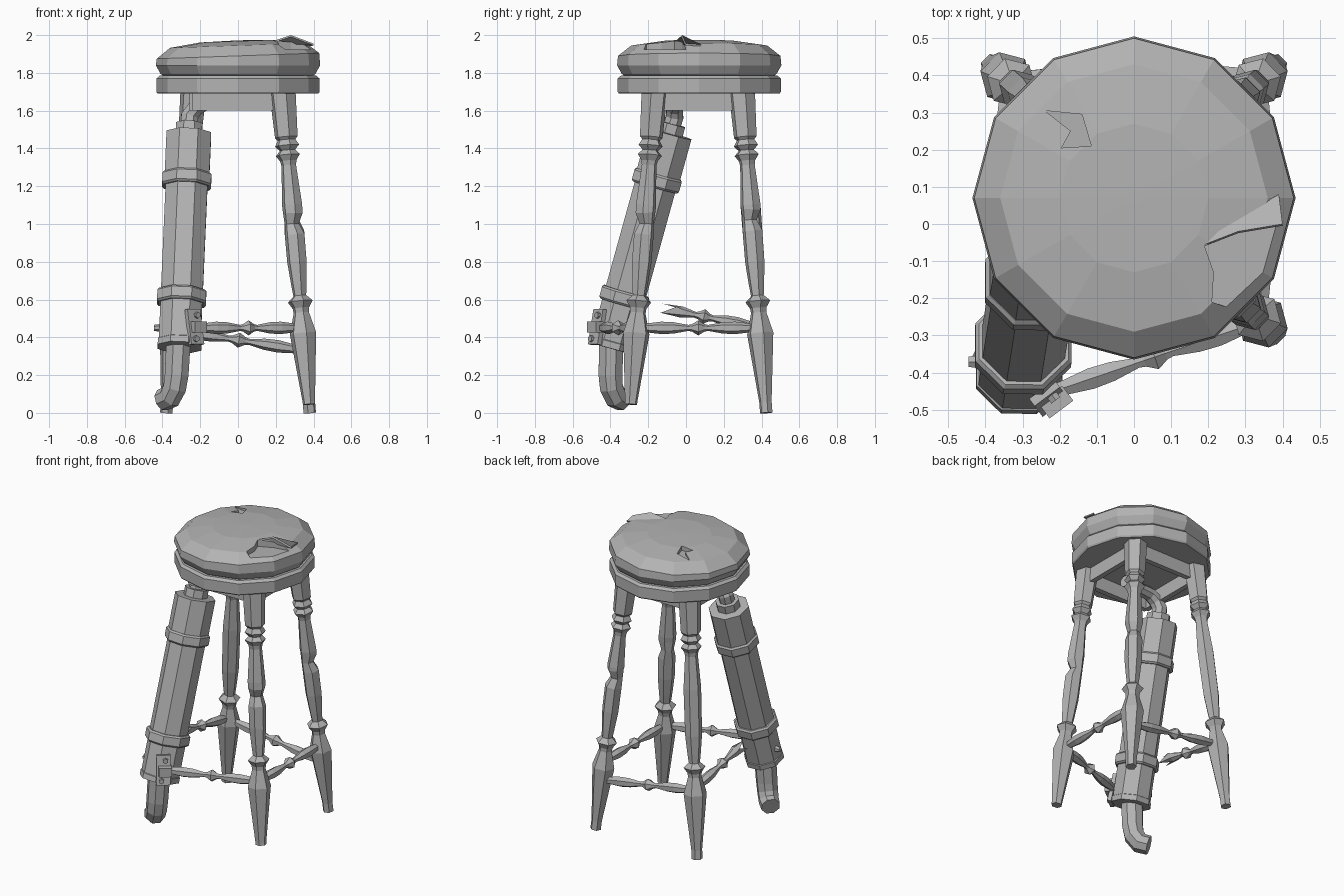
import bpy, bmesh
from math import cos, sin, radians
from mathutils import Vector

cube = bpy.data.objects.get("Cube")
if cube:
    bpy.data.objects.remove(cube)

grey = bpy.data.materials.new("plain grey")
grey.use_nodes = True
grey.diffuse_color = (0.45, 0.45, 0.45, 1)
grey.node_tree.nodes["Principled BSDF"].inputs["Base Color"].default_value = grey.diffuse_color

X, Y, Z = Vector((1, 0, 0)), Vector((0, 1, 0)), Vector((0, 0, 1))
CY = 0.07  # seat centre in y


def finish(name, bm):
    mesh = bpy.data.meshes.new(name)
    bm.to_mesh(mesh)
    bm.free()
    mesh.materials.append(grey)
    ob = bpy.data.objects.new(name, mesh)
    bpy.context.collection.objects.link(ob)
    return ob


def sweep(name, stations, sides=6, ref=X, phase=0):
    """Polygonal rings of given radius along a list of (point, radius)."""
    bm = bmesh.new()
    pts = [Vector(p) for p, r in stations]
    rings = []
    for i, (p, r) in enumerate(stations):
        t = (pts[min(i + 1, len(pts) - 1)] - pts[max(i - 1, 0)]).normalized()
        u = (ref - ref.dot(t) * t).normalized()
        v = t.cross(u)
        angles = [radians(phase + 360 * k / sides) for k in range(sides)]
        rings.append([bm.verts.new(pts[i] + r * (cos(a) * u + sin(a) * v)) for a in angles])
    for a, b in zip(rings, rings[1:]):
        for k in range(sides):
            j = (k + 1) % sides
            bm.faces.new((a[k], a[j], b[j], b[k]))
    bm.faces.new(rings[0][::-1])
    bm.faces.new(rings[-1])
    return finish(name, bm)


def box(name, centre, along, up, size):
    """Box with its x along one direction and its z close to another."""
    along = along.normalized()
    side = up.cross(along).normalized()
    up = along.cross(side)
    bm = bmesh.new()
    bmesh.ops.create_cube(bm, size=1)
    for v in bm.verts:
        c = v.co.copy()
        v.co = Vector(centre) + along * c.x * size[0] + side * c.y * size[1] + up * c.z * size[2]
    return finish(name, bm)


def prism(name, outline, z0, z1):
    bm = bmesh.new()
    low = [bm.verts.new((x, y, z0)) for x, y in outline]
    face = bm.faces.new(low)
    top = bmesh.ops.extrude_face_region(bm, geom=[face])["geom"]
    for v in top:
        if isinstance(v, bmesh.types.BMVert):
            v.co.z = z1
    bmesh.ops.recalc_face_normals(bm, faces=bm.faces)
    return finish(name, bm)


# Seat: wooden ring and stuffed cushion, slightly higher on the left
sweep("seat_ring", [((0, CY, z), r) for z, r in
                    [(1.69, .425), (1.70, .432), (1.77, .432), (1.785, .415)]], 12)
cushion = sweep("seat_cushion", [((0, CY, z), r) for z, r in
                [(1.78, .39), (1.795, .41), (1.84, .435), (1.89, .43), (1.945, .36), (1.968, .2), (1.972, .02)]], 12)
for v in cushion.data.vertices:
    if v.co.z > 1.86:
        v.co.z += 0.035 * v.co.x

# Torn patch at the edge and a small hole in the top
tear = [(.19, -.06), (.28, -.02), (.39, 0), (.5, 0), (.5, -.25), (.27, -.23), (.21, -.21), (.215, -.13)]
hole = [(-.24, .305), (-.14, .295), (-.115, .21), (-.195, .205), (-.17, .25)]
for name, outline, floor in (("tear_cutter", tear, 1.925), ("hole_cutter", hole, 1.935)):
    cutter = prism(name, outline, floor, 2.1)
    cutter.hide_render = True
    cutter.hide_set(True)
    cutter.display_type = 'WIRE'
    mod = cushion.modifiers.new(name, 'BOOLEAN')
    mod.operation = 'DIFFERENCE'
    mod.solver = 'EXACT'
    mod.object = cutter

# Curled flap of the torn cover
bm = bmesh.new()
pts = [bm.verts.new(p) for p in
       [(.19, -.055, 1.97), (.28, -.02, 2.0), (.4, 0, 1.955), (.39, .08, 1.95), (.22, -.02, 1.965)]]
bm.faces.new(pts)
flap = finish("torn_flap", bm)
flap.modifiers.new("thickness", 'SOLIDIFY').thickness = 0.01

# Turned legs, splayed outwards
LEG = [(.06, .034), (.42, .072), (.53, .042), (.555, .045), (.59, .068), (.62, .035),
       (.68, .042), (.8, .053), (1.1, .055), (1.31, .04), (1.335, .045), (1.365, .066),
       (1.39, .042), (1.415, .066), (1.445, .048), (1.46, .062), (1.7, .072)]


def leg_point(sx, sy, z):
    return Vector((sx * (.38 - .085 * z), CY - .005 + sy * (.36 - .076 * z), z))


def leg(name, sx, sy, bottom, phase, dent=None):
    rings = [(leg_point(sx, sy, z), r) for z, r in [(bottom, .034)] + LEG if z > bottom or r == .034]
    if dent:  # a gouge worn into the shaft
        for dz, scale in ((-.06, 1), (0, .72), (.06, 1)):
            shift = Vector((-sx, -sy, 0)) * (.01 if scale < 1 else 0)
            rings.append((leg_point(sx, sy, dent + dz) + shift, .054 * scale))
    rings.sort(key=lambda s: s[0].z)
    sweep(name, rings, 6, X, phase)


leg("back_left_leg", 1, 1, 0, 15, dent=1.02)
leg("back_right_leg", -1, 1, 0, 45)
leg("front_left_leg", 1, -1, .045, 45, dent=1.0)

# Apron boards under the seat
for name, a, b in (("left_apron", (1, -1), (1, 1)), ("right_apron", (-1, -1), (-1, 1)),
                   ("back_apron", (-1, 1), (1, 1)), ("front_apron", (-1, -1), (1, -1))):
    p, q = leg_point(*a, 1.65), leg_point(*b, 1.65)
    box(name, (p + q) / 2, q - p, Z, ((q - p).length, .035, .1))

# Turned stretchers
TURNING = [(0, .02), (.06, .022), (.2, .033), (.3, .03), (.42, .016), (.45, .02), (.5, .04),
           (.55, .02), (.58, .016), (.7, .03), (.8, .033), (.94, .022), (1, .02)]


def stretcher(name, a, b, end=1):
    a, b = Vector(a), Vector(b)
    return sweep(name, [(a.lerp(b, t), r) for t, r in TURNING if t <= end], 6, Z)


stretcher("left_stretcher", leg_point(1, -1, .45), leg_point(1, 1, .45))
stretcher("back_stretcher", leg_point(-1, 1, .44), leg_point(1, 1, .33))
stretcher("front_stretcher", (-.23, -.455, .45), leg_point(1, -1, .45))
broken = stretcher("broken_right_stretcher", leg_point(-1, 1, .45), (-.34, -.2, .57), .8)
for i, v in enumerate(broken.data.vertices[-6:]):  # splintered end
    v.co.y += (-.05, .03)[i % 2]


# Exhaust silencer standing in for the front right leg
def axis(z):
    t = (z - .345) / 1.135
    return Vector((-.31 + .05 * t, -.40 + .315 * t, z))


sweep("silencer_body", [(axis(z), r) for z, r in
      [(.345, .11), (.347, .125), (.38, .125), (.383, .12), (1.22, .12), (1.25, .128), (1.478, .128), (1.48, .115)]],
      8, X, 22.5)
for name, z in (("lower_band", .61), ("upper_band", 1.23)):
    sweep(name, [(axis(z + d), r) for d, r in ((-.035, .13), (-.025, .14), (.025, .14), (.035, .13))], 8, X, 22.5)
sweep("inlet_collar", [(axis(1.47), .075), (axis(1.53), .075)], 8, X, 22.5)
sweep("inlet_pipe", [(axis(1.5), .05), (axis(1.57), .05), ((-.225, -.06, 1.615), .047),
                     ((-.17, -.055, 1.64), .043), ((.05, -.03, 1.64), .038)], 8, Y, 22.5)
sweep("tail_pipe", [((-.315, -.395, .38), .07), ((-.325, -.40, .2), .068), ((-.335, -.395, .135), .066),
                    ((-.36, -.372, .085), .064), ((-.40, -.335, .068), .06)], 8, X + Y, 22.5)

# Bracket bolting the front stretcher to the silencer
out = Vector((.6, -.8, 0))
tangent = Vector((.8, .6, 0))
lean = axis(1) - axis(0)
mid = axis(.455) + out * .125
box("bracket_plate", mid, tangent, lean, (.085, .025, .19))
box("stretcher_socket", mid + out * .02 + tangent * .01, tangent, Z, (.08, .05, .06))
for i, d in enumerate((-.065, .065)):
    p = mid + lean.normalized() * d
    sweep("bracket_bolt_%d" % (i + 1), [(p, .017), (p + out * .028, .017)], 6, Z)
p = axis(.45) - X * .11
sweep("side_bolt", [(p, .02), (p - X * .03, .016)], 6, Z)
